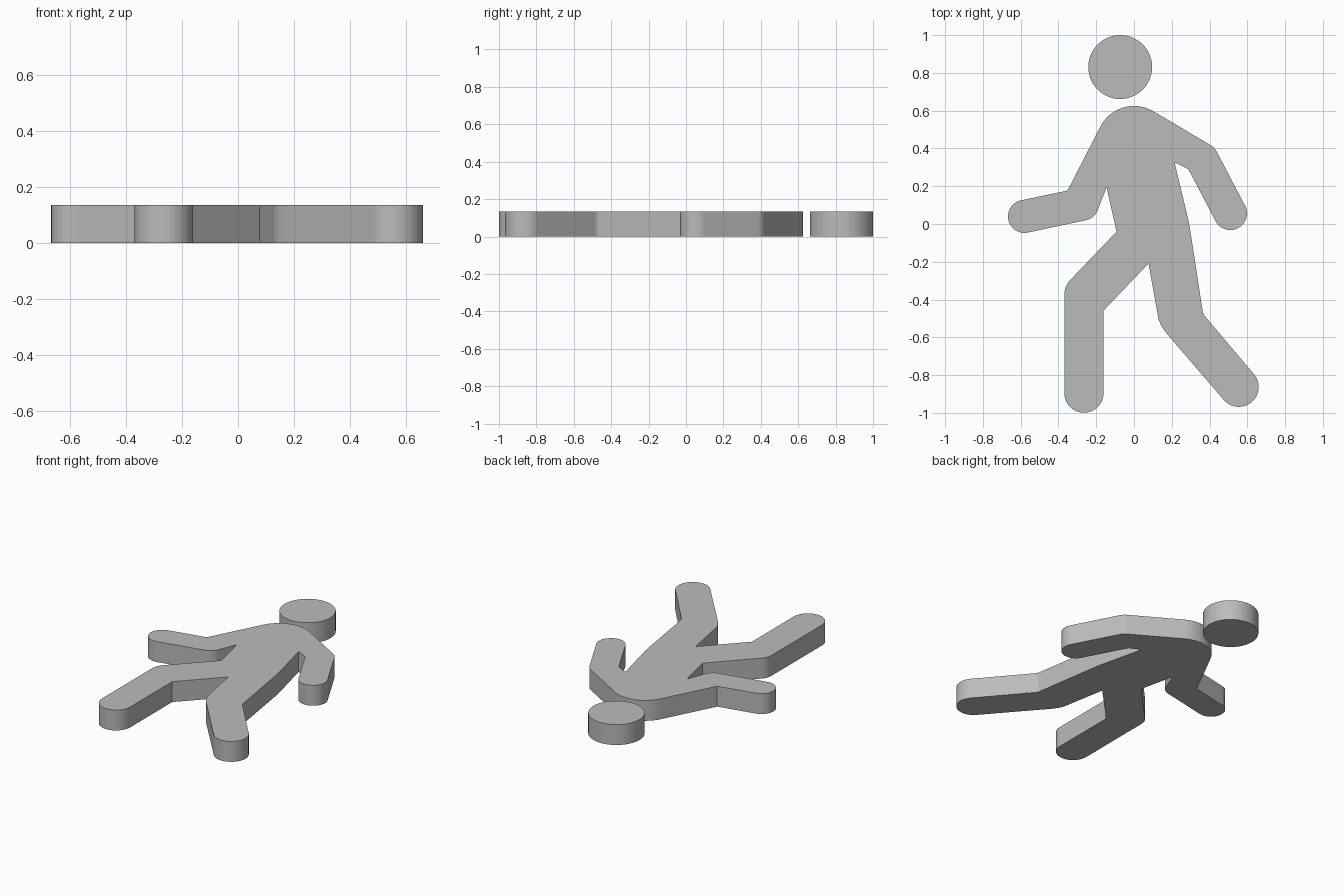
import bpy
import bmesh
from math import cos, sin, radians

THICKNESS = 0.135

cube = bpy.data.objects.get("Cube")
if cube:
    bpy.data.objects.remove(cube, do_unlink=True)

grey = bpy.data.materials.new("plain grey")
grey.use_nodes = True
grey.diffuse_color = (0.5, 0.5, 0.5, 1)
grey.node_tree.nodes["Principled BSDF"].inputs["Base Color"].default_value = grey.diffuse_color


def arc(cx, cy, r, start, end):
    """Points on a clockwise arc, angles in degrees."""
    steps = max(3, round((start - end) / 6))
    angles = [radians(start + (end - start) * i / steps) for i in range(steps + 1)]
    return [(cx + r * cos(a), cy + r * sin(a)) for a in angles]


def cap(cx, cy, r, direction):
    """Half-round limb end pointing along the given direction."""
    return arc(cx, cy, r, direction + 90, direction - 90)


def slab(name, outline):
    """Extrude a flat outline up to the common thickness."""
    bm = bmesh.new()
    base = bm.faces.new([bm.verts.new((x, y, 0)) for x, y in outline])
    top = bmesh.ops.extrude_face_region(bm, geom=[base], use_keep_orig=True)["geom"]
    raised = [v for v in top if isinstance(v, bmesh.types.BMVert)]
    bmesh.ops.translate(bm, verts=raised, vec=(0, 0, THICKNESS))
    bmesh.ops.recalc_face_normals(bm, faces=bm.faces)
    # Triangulate the concave top and bottom cleanly
    bmesh.ops.triangulate(bm, faces=[f for f in bm.faces if len(f.verts) > 4])
    mesh = bpy.data.meshes.new(name)
    bm.to_mesh(mesh)
    bm.free()
    mesh.materials.append(grey)
    obj = bpy.data.objects.new(name, mesh)
    bpy.context.collection.objects.link(obj)
    return obj


# Body outline, clockwise from the shoulders
shoulders = arc(0, 0.425, 0.2, 150, 60)
left_arm = (arc(0.366, 0.348, 0.08, 60, 28) + cap(0.51, 0.056, 0.088, -62)
            + [(0.288, 0.29), (0.225, 0.322), (0.215, 0.325)])
left_side = [(0.288, 0.02), (0.298, -0.035), (0.365, -0.47)]
left_leg = ([(0.372, -0.484)] + cap(0.555, -0.863, 0.105, -49)
            + [(0.17, -0.577), (0.145, -0.54), (0.13, -0.505)])
crotch = [(0.077, -0.209)]
right_leg = ([(-0.161, -0.458)] + cap(-0.265, -0.895, 0.104, -90)
             + arc(-0.264, -0.37, 0.104, 180, 135))
right_side = [(-0.092, -0.04), (-0.115, 0.06), (-0.145, 0.195)]
right_arm = (arc(-0.274, 0.108, 0.09, -30, -79) + cap(-0.58, 0.04, 0.087, 191)
             + [(-0.352, 0.177)])

slab("body", shoulders + left_arm + left_side + left_leg + crotch
     + right_leg + right_side + right_arm)

# Separate round head
slab("head", arc(-0.073, 0.831, 0.169, 360, 0)[:-1])
